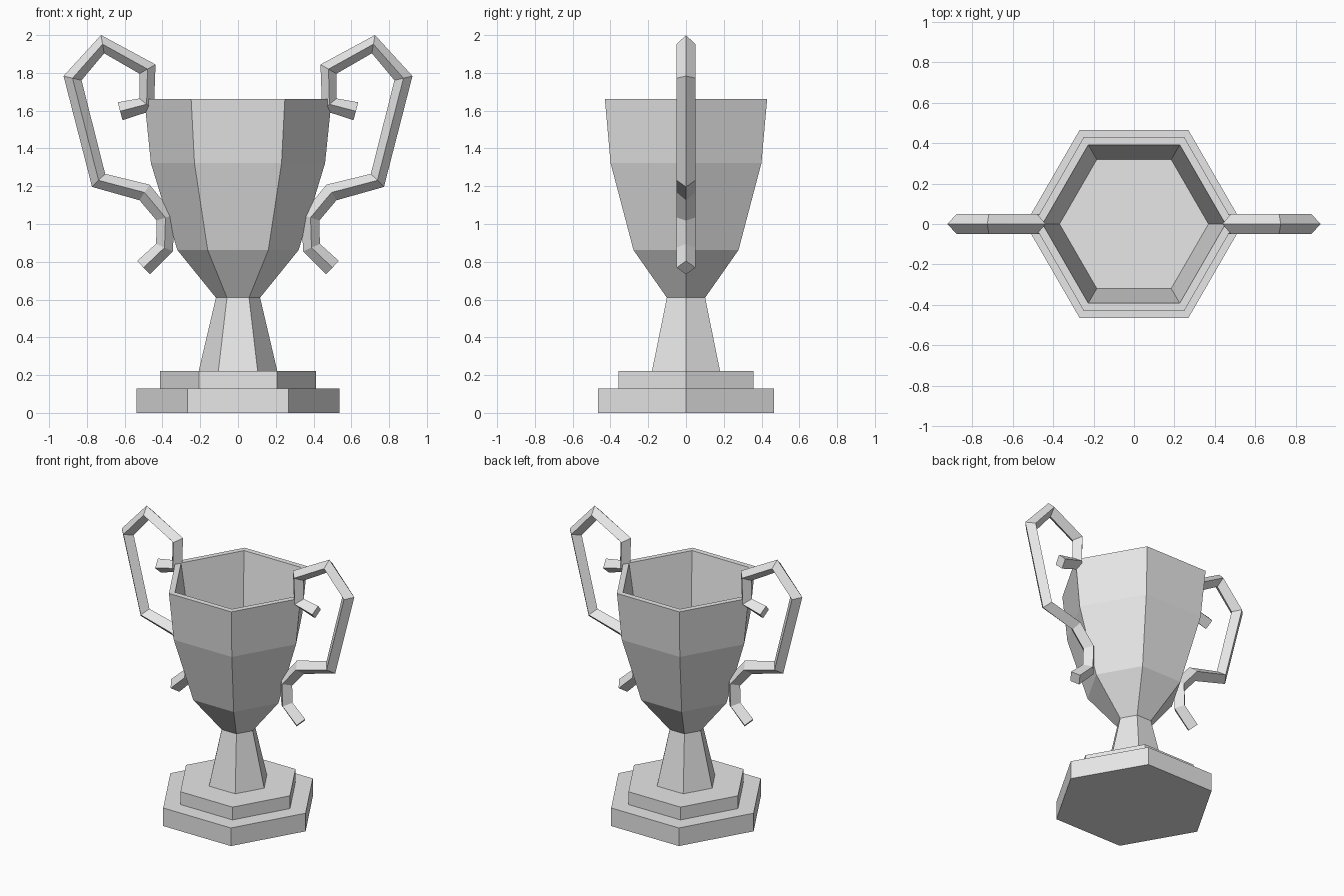
import bpy
import bmesh
from math import cos, sin, radians
from mathutils import Vector

cube = bpy.data.objects.get("Cube")
if cube:
    bpy.data.objects.remove(cube, do_unlink=True)

# One plain metal colour
silver = bpy.data.materials.new("silver_grey")
silver.use_nodes = True
colour = (0.8, 0.8, 0.8, 1.0)
silver.diffuse_color = colour
silver.node_tree.nodes["Principled BSDF"].inputs["Base Color"].default_value = colour


def loft(name, rings):
    """Join rings of points with quads and cap both ends."""
    bm = bmesh.new()
    loops = [[bm.verts.new(p) for p in ring] for ring in rings]
    for a, b in zip(loops, loops[1:]):
        n = len(a)
        for i in range(n):
            j = (i + 1) % n
            bm.faces.new((a[i], a[j], b[j], b[i]))
    bm.faces.new(loops[0])
    bm.faces.new(loops[-1])
    bmesh.ops.recalc_face_normals(bm, faces=bm.faces)
    mesh = bpy.data.meshes.new(name)
    bm.to_mesh(mesh)
    bm.free()
    mesh.materials.append(silver)
    obj = bpy.data.objects.new(name, mesh)
    bpy.context.collection.objects.link(obj)
    return obj


def hexagonal(name, profile):
    """Six-sided turning from (radius, height) pairs, corners on the x axis."""
    angles = [radians(60 * i) for i in range(6)]
    return loft(name, [[(r * cos(a), r * sin(a), z) for a in angles]
                       for r, z in profile])


def diamond_bar(name, path, half):
    """Diamond-section bar along a path in the xz plane."""
    pts = [Vector((x, 0, z)) for x, z in path]
    across = Vector((0, half, 0))
    rings = []
    for i, p in enumerate(pts):
        tangent = Vector()
        if i > 0:
            tangent += (p - pts[i - 1]).normalized()
        if i < len(pts) - 1:
            tangent += (pts[i + 1] - p).normalized()
        side = Vector((-tangent.z, 0, tangent.x)).normalized() * half
        rings.append([p + side, p + across, p - side, p - across])
    return loft(name, rings)


# Stepped foot, stem and hollow bowl
hexagonal("foot", [(0.537, 0), (0.537, 0.13), (0.413, 0.13), (0.413, 0.222)])
hexagonal("stem", [(0.208, 0.222), (0.117, 0.61)])
hexagonal("bowl", [(0.117, 0.61), (0.321, 0.862), (0.461, 1.322), (0.496, 1.662),
                   (0.452, 1.662), (0.368, 1.12)])

# Scrolled handles, from the upper curl down to the lower tail
handle_path = [(0.624, 1.597), (0.484, 1.634), (0.479, 1.82), (0.717, 1.952),
               (0.876, 1.772), (0.738, 1.231), (0.495, 1.167), (0.384, 1.034),
               (0.389, 0.875), (0.50, 0.769)]
for name, s in (("left_handle", 1), ("right_handle", -1)):
    diamond_bar(name, [(s * x, z) for x, z in handle_path], 0.049)
